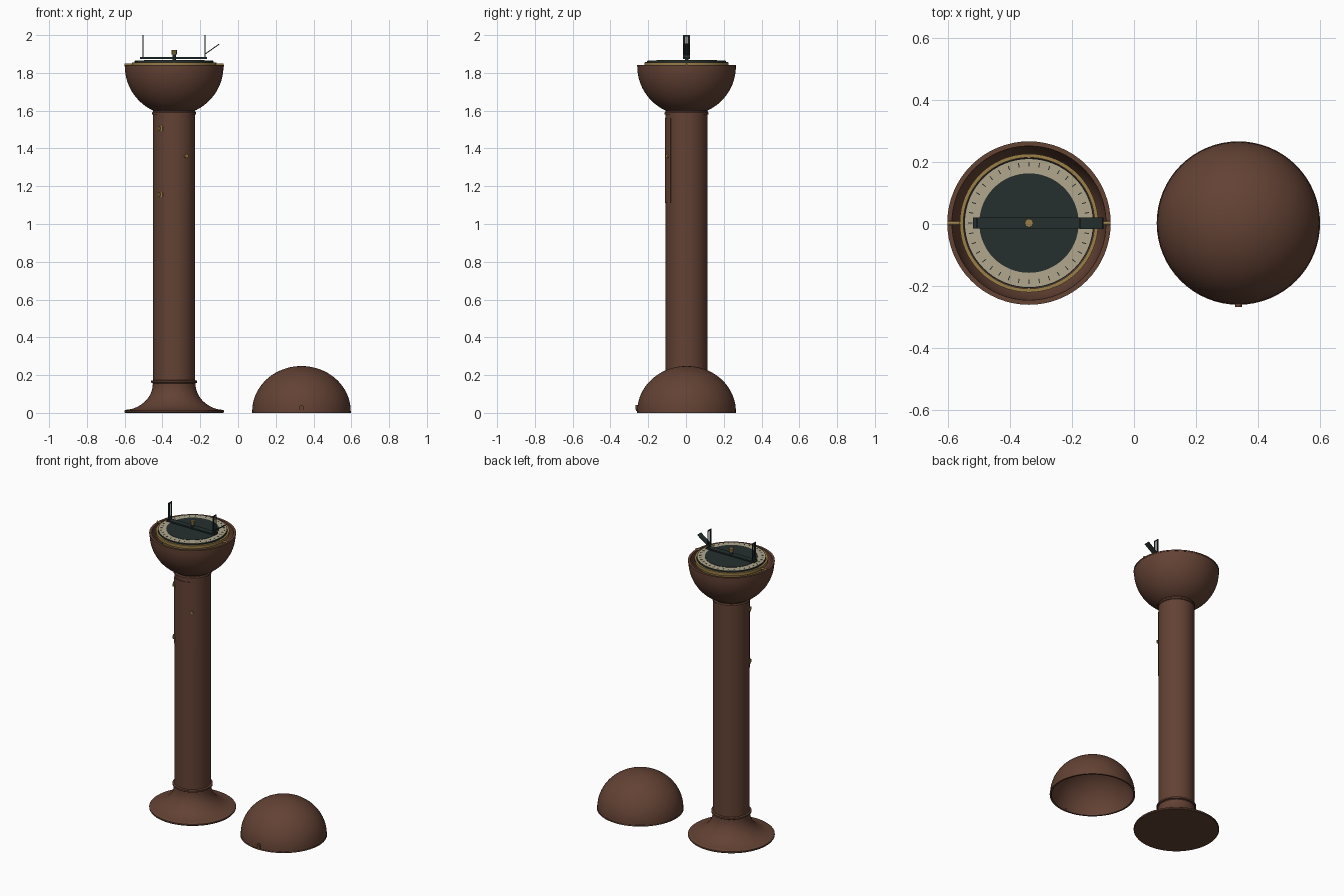
import bpy, bmesh
from math import sin, cos, pi, radians
from mathutils import Matrix, Vector

cube = bpy.data.objects.get("Cube")
if cube:
    bpy.data.objects.remove(cube)


def material(name, rgb):
    m = bpy.data.materials.new(name)
    m.use_nodes = True
    m.diffuse_color = (*rgb, 1)
    bsdf = m.node_tree.nodes["Principled BSDF"]
    bsdf.inputs["Base Color"].default_value = (*rgb, 1)
    bsdf.inputs["Roughness"].default_value = 0.6
    return m


BROWN = material("brown paint", (0.125, 0.054, 0.034))
BRASS = material("brass", (0.32, 0.21, 0.065))
CREAM = material("cream dial", (0.44, 0.39, 0.27))
DARK = material("dark green metal", (0.018, 0.028, 0.028))

STAND = Vector((-0.338, 0.003, 0))
COVER = Vector((0.336, 0.003, 0))
R = 0.263
RIM_Z = 1.842


def finish(name, bm, mat, smooth=True):
    bmesh.ops.recalc_face_normals(bm, faces=bm.faces)
    me = bpy.data.meshes.new(name)
    bm.to_mesh(me)
    bm.free()
    me.materials.append(mat)
    ob = bpy.data.objects.new(name, me)
    bpy.context.collection.objects.link(ob)
    if smooth:
        bpy.ops.object.select_all(action="DESELECT")
        ob.select_set(True)
        bpy.context.view_layer.objects.active = ob
        bpy.ops.object.shade_smooth_by_angle(angle=radians(35))
    return ob


def lathe(name, profile, mat, origin, closed=False, start=0, sweep=2 * pi, steps=64):
    """Spin an (r, z) profile about a vertical axis; partial sweeps get end caps."""
    bm = bmesh.new()
    turn = Matrix.Rotation(start, 3, "Z")
    vs = [bm.verts.new(turn @ Vector((r, 0, z))) for r, z in profile]
    pairs = list(zip(vs, vs[1:])) + ([(vs[-1], vs[0])] if closed else [])
    es = [bm.edges.new(p) for p in pairs]
    bmesh.ops.spin(bm, geom=vs + es, cent=(0, 0, 0), axis=(0, 0, 1),
                   angle=sweep, steps=steps, use_duplicate=False)
    bmesh.ops.remove_doubles(bm, verts=bm.verts, dist=0.00005)
    if sweep < 6:
        bmesh.ops.holes_fill(bm, edges=[e for e in bm.edges if e.is_boundary])
    bmesh.ops.translate(bm, verts=bm.verts, vec=origin)
    return finish(name, bm, mat)


def add_box(bm, center, size, rot=Matrix()):
    bmesh.ops.create_cube(bm, size=1, matrix=Matrix.Translation(center) @ rot
                          @ Matrix.Diagonal((*size, 1)))


def box(name, center, size, mat, rot=Matrix()):
    bm = bmesh.new()
    add_box(bm, center, size, rot)
    return finish(name, bm, mat, False)


def rod(name, a, b, radius, mat, sides=16):
    bm = bmesh.new()
    d = b - a
    bmesh.ops.create_cone(bm, cap_ends=True, segments=sides, radius1=radius,
                          radius2=radius, depth=d.length,
                          matrix=Matrix.Translation((a + b) / 2)
                          @ d.to_track_quat("Z", "Y").to_matrix().to_4x4())
    return finish(name, bm, mat)


def arc(r, height, z, lo, hi, n=16):
    """Elliptical arc in (r, z), angles measured up from horizontal."""
    angles = [radians(lo + (hi - lo) * i / n) for i in range(n + 1)]
    return [(r * cos(a), z + height * sin(a)) for a in angles]


# Flared foot and column
flare = [(0.113 + 0.145 * (1 - sin(t * pi / 24)) ** 1.05,
          0.016 + 0.139 * (1 - cos(t * pi / 24)) ** 0.9) for t in range(13)]
lathe("flared_base", [(0, 0), (R - 0.003, 0), (R, 0.004), (R, 0.012)] + flare
      + [(0.115, 0.158), (0.122, 0.16), (0.122, 0.17), (0.111, 0.173), (0, 0.173)],
      BROWN, STAND)
lathe("column", [(0, 0.16), (0.111, 0.16), (0.111, 1.6), (0, 1.6)], BROWN, STAND)
lathe("column_top_collar", [(0.108, 1.578), (0.116, 1.581), (0.116, 1.59), (0.108, 1.6)],
      BROWN, STAND)

# Hollow bowl with flat rim
outer = arc(R - 0.002, 0.258, RIM_Z - 0.008, -90, 0, 20)
inner = arc(0.248, 0.243, RIM_Z, 0, -90, 20)
lathe("bowl", outer + [(R, RIM_Z - 0.008), (R, RIM_Z)] + inner, BROWN, STAND)

# Curved door with hinges and knob
lathe("door", [(0.106, 1.11), (0.1145, 1.11), (0.1145, 1.56), (0.106, 1.56)],
      BROWN, STAND, closed=True, start=radians(-132), sweep=radians(84), steps=20)


def around(angle, r, z):
    """Point on the column, angle measured from the front towards the left."""
    return STAND + Vector((r * sin(radians(angle)), -r * cos(radians(angle)), z))


for label, z in (("lower", 1.155), ("upper", 1.505)):
    bm = bmesh.new()
    for a in (-46, -34):
        add_box(bm, around(a, 0.114, z), (0.014, 0.01, 0.026),
                Matrix.Rotation(radians(a), 4, "Z"))
    add_box(bm, around(-40, 0.118, z), (0.014, 0.014, 0.016),
            Matrix.Rotation(radians(-40), 4, "Z"))
    finish(label + "_door_hinge", bm, BRASS, False)
rod("door_knob_stem", around(32, 0.11, 1.36), around(32, 0.122, 1.36), 0.006, BRASS)
rod("door_knob", around(32, 0.118, 1.36), around(32, 0.126, 1.36), 0.011, BRASS)

# Gimbal ring, pivots and compass body
lathe("gimbal_ring", [(0.211, 1.836), (0.223, 1.836), (0.223, 1.856), (0.211, 1.856)],
      BRASS, STAND, closed=True)
for label, s in (("right", -1), ("left", 1)):
    rod(label + "_pivot", STAND + Vector((s * 0.218, 0, 1.845)),
        STAND + Vector((s * 0.262, 0, 1.845)), 0.006, BRASS)
for label, s in (("front", -1), ("back", 1)):
    rod(label + "_pivot", STAND + Vector((0, s * 0.195, 1.851)),
        STAND + Vector((0, s * 0.22, 1.851)), 0.006, BRASS)
lathe("compass_body", arc(0.203, 0.17, 1.85, -90, 0, 12) + [(0.203, 1.856), (0, 1.856)],
      BRASS, STAND)

# Dial, degree marks and dark centre
lathe("dial", [(0, 1.854), (0.206, 1.854), (0.206, 1.865), (0, 1.865)], CREAM, STAND)
lathe("dial_edge", [(0.206, 1.853), (0.209, 1.853), (0.209, 1.864), (0.206, 1.864)],
      DARK, STAND, closed=True)
lathe("dial_center", [(0, 1.862), (0.16, 1.862), (0.16, 1.867), (0, 1.867)], DARK, STAND)
bm = bmesh.new()
for i in range(36):
    rot = Matrix.Rotation(i * pi / 18, 4, "Z")
    add_box(bm, STAND + rot @ Vector((0.189, 0, 1.8655)), (0.014, 0.003, 0.002), rot)
finish("degree_marks", bm, DARK, False)

# Sighting bar with center knob
box("sight_bar", STAND + Vector((-0.003, 0, 1.879)), (0.356, 0.036, 0.009), DARK)
rod("sight_pivot", STAND + Vector((0, 0, 1.862)), STAND + Vector((0, 0, 1.898)), 0.009, DARK)
rod("sight_knob", STAND + Vector((0, 0, 1.897)), STAND + Vector((0, 0, 1.92)), 0.014, BRASS, 8)


# Upright sight vanes: one with a narrow slit, one with an open window
def vane(name, x, slot, sill):
    bm = bmesh.new()
    post = (0.036 - slot) / 2
    for s in (-1, 1):
        add_box(bm, STAND + Vector((x, s * (slot + post) / 2, 1.94)), (0.005, post, 0.12))
    for lo, hi in ((1.88, sill), (1.993, 2.0)):
        add_box(bm, STAND + Vector((x, 0, (lo + hi) / 2)), (0.005, slot, hi - lo))
    return finish(name, bm, DARK, False)


vane("slit_vane", -0.166, 0.01, 1.91)
vane("window_vane", 0.163, 0.022, 1.895)
box("window_wire", STAND + Vector((0.163, 0, 1.94)), (0.002, 0.002, 0.12), DARK)
box("tilted_mirror", STAND + Vector((0.201, 0, 1.926)), (0.092, 0.037, 0.005), DARK,
    Matrix.Rotation(radians(-35), 4, "Y"))

# Hollow domed cover with rim and latch
lathe("cover", arc(R - 0.002, 0.24, 0.008, 90, 0, 20) + [(R, 0.008), (R, 0)]
      + arc(0.252, 0.236, 0, 0, 90, 20), BROWN, COVER)
rod("cover_latch", COVER + Vector((0, -0.25, 0.03)), COVER + Vector((0, -0.27, 0.03)),
    0.011, BROWN)
box("cover_latch_plate", COVER + Vector((0, -0.259, 0.02)), (0.022, 0.018, 0.02), BROWN)
